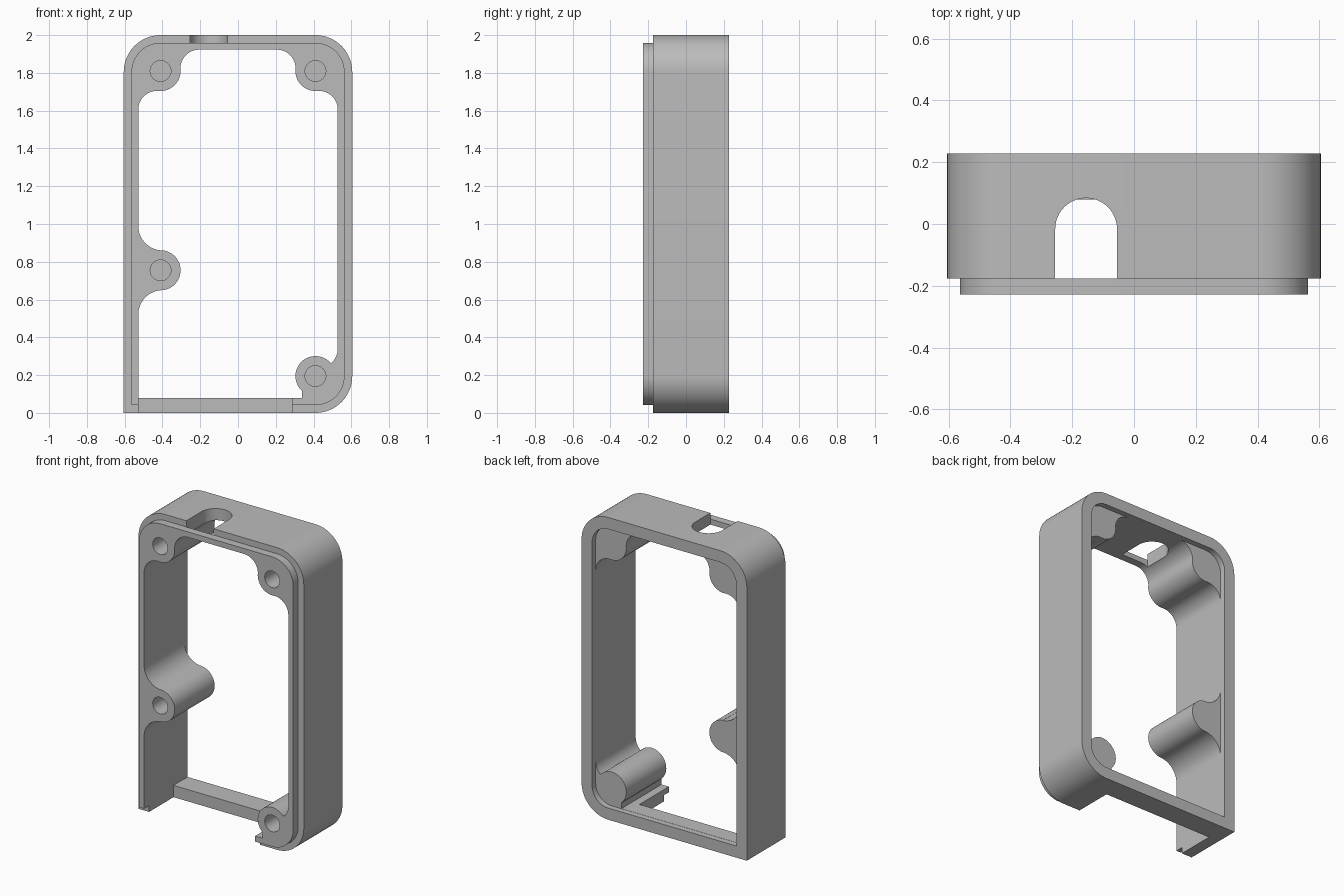
import bpy, bmesh
from math import cos, sin, radians

cube = bpy.data.objects.get("Cube")
if cube:
    bpy.data.objects.remove(cube, do_unlink=True)

grey = bpy.data.materials.new("plain grey")
grey.use_nodes = True
colour = (0.5, 0.5, 0.5, 1)
grey.diffuse_color = colour
grey.node_tree.nodes["Principled BSDF"].inputs["Base Color"].default_value = colour

FRONT, STEP, BACK = -0.228, -0.176, 0.228
HALF_W, HEIGHT, WALL, LIP, CORNER = 0.605, 2.0, 0.077, 0.041, 0.195
INNER_X, FLOOR, BOSS_END, BAR_FRONT = HALF_W - WALL, 0.078, 0.19, 0.08
BOSS_X, BOSS_R = 0.41, 0.106


def arc(cx, cz, r, a0, a1, n=16):
    angles = [radians(a0 + (a1 - a0) * i / n) for i in range(n + 1)]
    return [(cx + r * cos(a), cz + r * sin(a)) for a in angles]


def rounded_outline(inset):
    """Frame outline with three round corners and a square bottom right one."""
    c, r, w = HALF_W - CORNER, CORNER - inset, HALF_W - inset
    return ([(-w, inset)] + arc(c, CORNER, r, -90, 0)
            + arc(c, HEIGHT - CORNER, r, 0, 90)
            + arc(-c, HEIGHT - CORNER, r, 90, 180))


def prism(name, points, lo, hi, axis="y"):
    """Extrude a closed outline along y, or along z for a plan outline."""
    bm = bmesh.new()
    place = (lambda p: (p[0], lo, p[1])) if axis == "y" else (lambda p: (p[0], p[1], lo))
    face = bm.faces.new([bm.verts.new(place(p)) for p in points])
    grown = bmesh.ops.extrude_face_region(bm, geom=[face])["geom"]
    step = (0, hi - lo, 0) if axis == "y" else (0, 0, hi - lo)
    bmesh.ops.translate(bm, vec=step, verts=[v for v in grown if isinstance(v, bmesh.types.BMVert)])
    bmesh.ops.recalc_face_normals(bm, faces=bm.faces)
    mesh = bpy.data.meshes.new(name)
    bm.to_mesh(mesh)
    bm.free()
    mesh.materials.append(grey)
    obj = bpy.data.objects.new(name, mesh)
    bpy.context.collection.objects.link(obj)
    return obj


def combine(body, other, operation="DIFFERENCE"):
    mod = body.modifiers.new(operation.title(), "BOOLEAN")
    mod.operation, mod.solver, mod.object = operation, "EXACT", other
    bpy.context.view_layer.objects.active = body
    bpy.ops.object.modifier_apply(modifier=mod.name)
    bpy.data.objects.remove(other, do_unlink=True)


# Inner outline of the front part, flowing round the screw bosses
top_boss = (arc(INNER_X - 0.1, 1.605, 0.1, 0, 95)
            + arc(BOSS_X, 1.81, BOSS_R, 275, 175)
            + arc(0.205, HEIGHT - WALL - 0.1, 0.1, -5, 90))
bottom_boss = (arc(BOSS_X, 0.195, BOSS_R, 228, 41, 24)
               + arc(INNER_X - 0.1, 0.34, 0.1, -48, 0))
middle_boss = (arc(-0.398, 0.99, 0.13, 180, 267)
               + arc(-BOSS_X, 0.755, BOSS_R, 87, -87, 24)
               + arc(-0.398, 0.52, 0.13, 93, 180))
boss_outline = ([(-INNER_X, FLOOR), (0.339, FLOOR)] + bottom_boss + top_boss
                + [(-x, z) for x, z in reversed(top_boss)] + middle_boss)

# Shell with the raised front lip
body = prism("enclosure_frame", rounded_outline(0), STEP, BACK)
combine(body, prism("lip", rounded_outline(LIP), FRONT, 0), "UNION")

# Plain opening at the back, shaped opening in front of it
combine(body, prism("back_opening", rounded_outline(WALL), BOSS_END, 0.3))
combine(body, prism("front_opening", boss_outline, -0.3, BOSS_END + 0.01))

# Blind screw holes
for x, z in [(-BOSS_X, 1.81), (BOSS_X, 1.81), (-BOSS_X, 0.755), (BOSS_X, 0.195)]:
    combine(body, prism("screw_hole", arc(x, z, 0.055, 0, 348.75, 31), -0.3, 0.1))

# Arched cable slot through the top wall, behind the lip
slot = [(-0.255, STEP), (-0.055, STEP)] + arc(-0.155, -0.016, 0.1, 0, 180, 24)
combine(body, prism("cable_slot", slot, 1.85, 2.1, "z"))

# Wide notch in the front of the bottom wall
notch = [(-INNER_X, -0.1), (0.285, -0.1), (0.285, FLOOR + 0.01), (-INNER_X, FLOOR + 0.01)]
combine(body, prism("bottom_notch", notch, -0.3, BAR_FRONT))

# Smooth curves, sharp edges
bpy.ops.object.select_all(action="DESELECT")
body.select_set(True)
bpy.context.view_layer.objects.active = body
bpy.ops.object.shade_smooth_by_angle(angle=radians(30))
